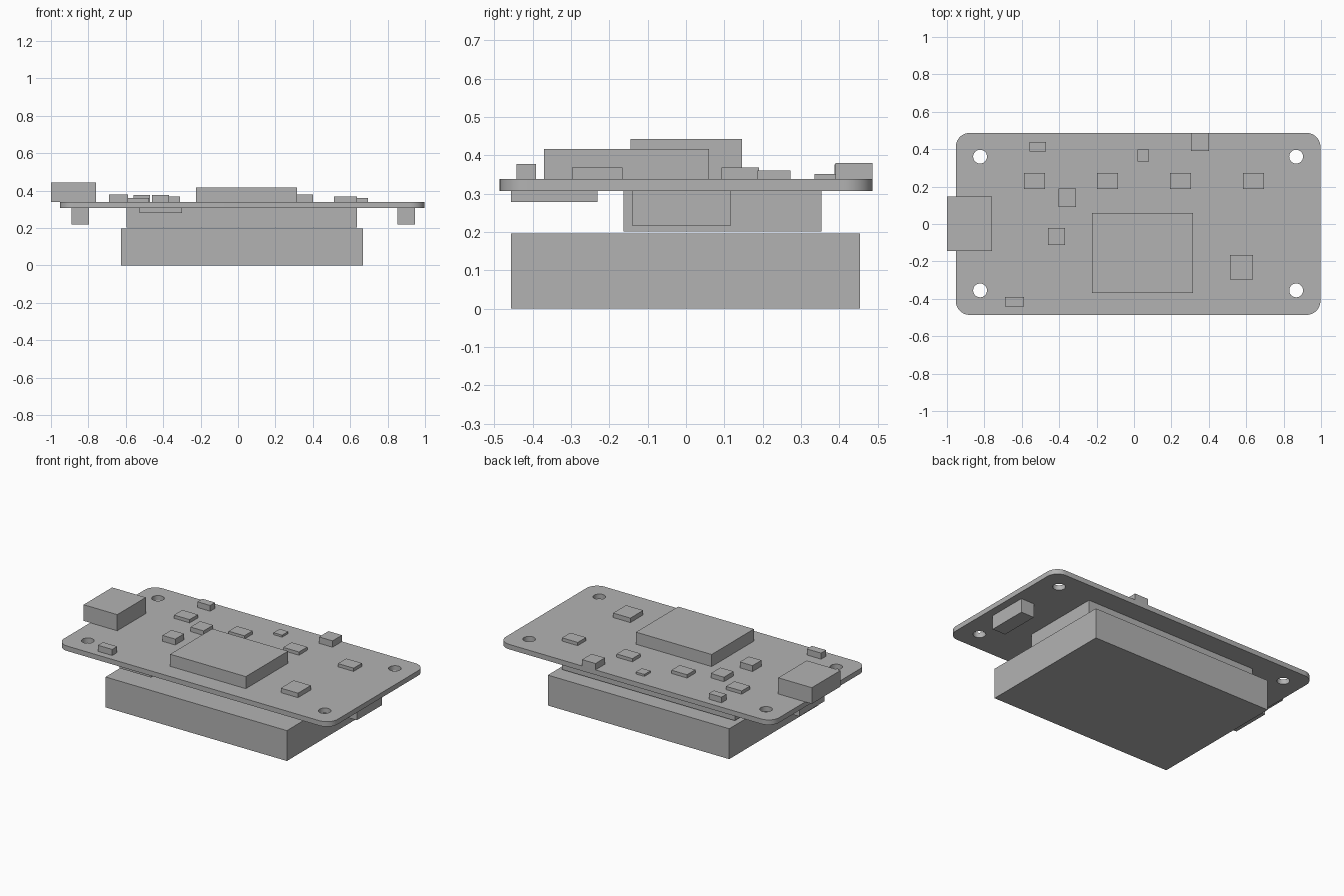
import bpy
import bmesh
from math import cos, sin, pi

default = bpy.data.objects.get("Cube")
if default:
    bpy.data.objects.remove(default, do_unlink=True)

grey = bpy.data.materials.new("plain grey")
grey.use_nodes = True
grey.diffuse_color = (0.45, 0.45, 0.45, 1)
grey.node_tree.nodes["Principled BSDF"].inputs["Base Color"].default_value = (0.45, 0.45, 0.45, 1)

BOTTOM, TOP = 0.307, 0.339  # board faces


def finish(bm, name):
    bmesh.ops.recalc_face_normals(bm, faces=bm.faces)
    mesh = bpy.data.meshes.new(name)
    bm.to_mesh(mesh)
    bm.free()
    mesh.materials.append(grey)
    obj = bpy.data.objects.new(name, mesh)
    bpy.context.collection.objects.link(obj)
    return obj


def box(name, x, y, z):
    """Box from (low, high) pairs along each axis."""
    bm = bmesh.new()
    bmesh.ops.create_cube(bm, size=1)
    for v in bm.verts:
        v.co = [lo + (c + 0.5) * (hi - lo) for c, (lo, hi) in zip(v.co, (x, y, z))]
    return finish(bm, name)


def arc(cx, cy, r, start, sweep, steps):
    return [(cx + r * cos(start + sweep * i / steps),
             cy + r * sin(start + sweep * i / steps)) for i in range(steps + 1)]


# Circuit board: rounded outline with four mounting holes
def board(x, y, radius, holes, hole_radius):
    bm = bmesh.new()
    corners = [(x[1], y[1], -1, -1), (x[0], y[1], 1, -1), (x[0], y[0], 1, 1), (x[1], y[0], -1, 1)]
    outline = []
    for i, (cx, cy, sx, sy) in enumerate(corners):
        outline += arc(cx + sx * radius, cy + sy * radius, radius, i * pi / 2, pi / 2, 12)
    loops = [outline] + [arc(hx, hy, hole_radius, 0, 2 * pi, 32)[:-1] for hx, hy in holes]
    edges = []
    for loop in loops:
        verts = [bm.verts.new((px, py, BOTTOM)) for px, py in loop]
        edges += [bm.edges.new((a, b)) for a, b in zip(verts, verts[1:] + verts[:1])]
    bmesh.ops.triangle_fill(bm, edges=edges, use_beauty=True)
    top = bmesh.ops.extrude_face_region(bm, geom=bm.faces[:], use_keep_orig=True)["geom"]
    for v in top:
        if isinstance(v, bmesh.types.BMVert):
            v.co.z = TOP
    return finish(bm, "circuit_board")


holes = [(hx, hy) for hx in (-0.823, 0.867) for hy in (-0.355, 0.36)]
pcb = board((-0.953, 0.997), (-0.486, 0.487), 0.075, holes, 0.037)
bpy.context.view_layer.objects.active = pcb
pcb.select_set(True)
bpy.ops.object.shade_smooth_by_angle()

# Large parts on top
box("main_chip", (-0.225, 0.315), (-0.37, 0.06), (TOP, 0.417))
box("port_connector", (-1.0, -0.76), (-0.145, 0.146), (TOP, 0.443))

# Row of four matching chips
for i in range(4):
    x = -0.588 + 0.39 * i
    box(f"row_chip_{i + 1}", (x, x + 0.112), (0.187, 0.272), (TOP, 0.36))

# Other small components
box("edge_switch", (0.305, 0.401), (0.39, 0.487), (TOP, 0.38))
box("tiny_chip", (0.019, 0.08), (0.335, 0.397), (TOP, 0.352))
box("square_chip", (0.513, 0.636), (-0.297, -0.166), (TOP, 0.368))
box("upper_sensor", (-0.404, -0.31), (0.092, 0.19), (TOP, 0.368))
box("lower_sensor", (-0.46, -0.369), (-0.112, -0.021), (TOP, 0.377))
box("back_button", (-0.56, -0.47), (0.388, 0.438), (TOP, 0.376))
box("front_button", (-0.69, -0.588), (-0.442, -0.391), (TOP, 0.378))

# Parts hanging below the board
box("display_block", (-0.596, 0.636), (-0.163, 0.354), (0.202, BOTTOM))
box("underside_chip", (-0.527, -0.3), (-0.456, -0.231), (0.279, BOTTOM))
for name, x in (("right_header", -0.89), ("left_header", 0.853)):
    box(name, (x, x + 0.094), (-0.141, 0.117), (0.217, BOTTOM))

# Battery pack
box("battery", (-0.626, 0.668), (-0.456, 0.454), (0, 0.196))
